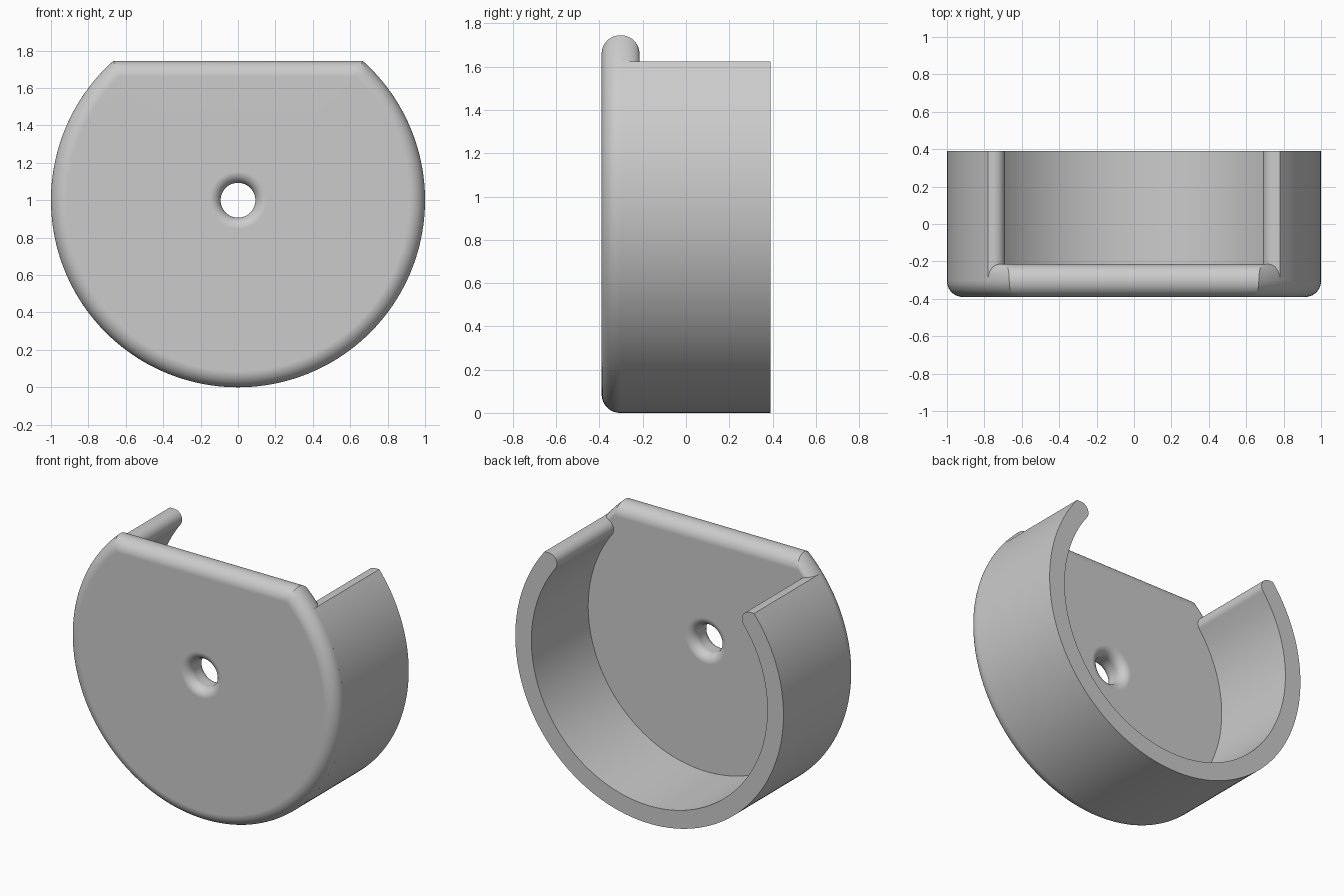
import bpy, bmesh
from math import sin, cos, pi, asin, atan2, sqrt, radians

if "Cube" in bpy.data.objects:
    bpy.data.objects.remove(bpy.data.objects["Cube"])

FRONT, BACK, REAR = -0.39, -0.215, 0.39    # plate front, plate back, wall rear
CUT, WALL_TOP, INNER = 0.745, 0.625, 0.88  # heights above the centre, inner radius
ROUND, HOLE, HOLE_ROUND = 0.085, 0.093, 0.06

grey = bpy.data.materials.new("plain grey")
grey.use_nodes = True
colour = (0.6, 0.6, 0.6, 1)
grey.diffuse_color = colour
grey.node_tree.nodes["Principled BSDF"].inputs["Base Color"].default_value = colour


def finish(name, bm):
    bmesh.ops.recalc_face_normals(bm, faces=bm.faces)
    mesh = bpy.data.meshes.new(name)
    bm.to_mesh(mesh)
    bm.free()
    mesh.materials.append(grey)
    obj = bpy.data.objects.new(name, mesh)
    bpy.context.collection.objects.link(obj)
    bpy.ops.object.select_all(action='DESELECT')
    obj.select_set(True)
    bpy.context.view_layer.objects.active = obj
    bpy.ops.object.shade_smooth_by_angle(angle=radians(30))
    weighted = obj.modifiers.new("even shading", 'WEIGHTED_NORMAL')
    weighted.keep_sharp = True
    return obj


def arc(radius, start, end, steps, cx=0, cz=0):
    return [(cx + radius * cos(start + (end - start) * i / steps),
             cz + radius * sin(start + (end - start) * i / steps))
            for i in range(steps + 1)]


def outline(arc_inset, cut_inset):
    """Circle with a straight cut across its top."""
    radius, top = 1 - arc_inset, CUT - cut_inset
    a = asin(top / radius)
    pts = arc(radius, a, -pi - a, 128)
    half = radius * cos(a)
    return pts + [(-half + 2 * half * i / 32, top) for i in range(1, 32)]


# Face plate: loops over the rim and back through the flared hole
directions = [atan2(z, x) for x, z in outline(0, 0)]
loops = []
steps = [i / 10 * pi / 2 for i in range(11)]
for t in steps:                                    # front rim
    d = ROUND * (1 - sin(t))
    loops.append((outline(d, d), FRONT + ROUND * (1 - cos(t))))
for t in steps:                                    # back rim
    d = ROUND * (1 - cos(t))
    loops.append((outline(0.55 * d, d), BACK - ROUND * (1 - sin(t))))


def hole_loop(t, y):
    r = HOLE + HOLE_ROUND * (1 - sin(t))
    return [(r * cos(a), r * sin(a)) for a in directions], y


for t in steps:                                    # flare at the back
    loops.append(hole_loop(t, BACK - HOLE_ROUND * (1 - cos(t))))
for t in reversed(steps):                          # flare at the front
    loops.append(hole_loop(t, FRONT + HOLE_ROUND * (1 - cos(t))))

bm = bmesh.new()
rings = [[bm.verts.new((x, y, z + 1)) for x, z in pts] for pts, y in loops]
for k, ring in enumerate(rings):
    after = rings[(k + 1) % len(rings)]
    for i in range(len(ring)):
        j = (i + 1) % len(ring)
        bm.faces.new((ring[i], ring[j], after[j], after[i]))
finish("face_plate", bm)

# Open wall: ring with flat ends whose inner corners are rounded
r = 0.059
cz = WALL_TOP - r
cx = sqrt((INNER + r) ** 2 - cz ** 2)
end_angle, lip_angle = asin(WALL_TOP), atan2(cz, cx)
outer = arc(1, -pi / 2, end_angle, 64)
lip = arc(r, pi / 2, pi + lip_angle, 14, cx, cz)
inner = arc(INNER, lip_angle, -pi / 2, 64)[1:]
half = outer + lip + inner
mirrored = [(-x, z) for x, z in reversed(half[1:-1])]

bm = bmesh.new()
n = len(half)
right = [[bm.verts.new((x, y, z + 1)) for x, z in half] for y in (BACK - ROUND, REAR)]
left = [[bm.verts.new((-v.co.x, v.co.y, v.co.z)) for v in row] for row in right]
for a, b in (right, left):
    for i in range(n - 1):
        bm.faces.new((a[i], a[i + 1], b[i + 1], b[i]))
    bm.faces.new(a)
    bm.faces.new(b)
bmesh.ops.remove_doubles(bm, verts=bm.verts, dist=0.0001)
finish("round_wall", bm)
